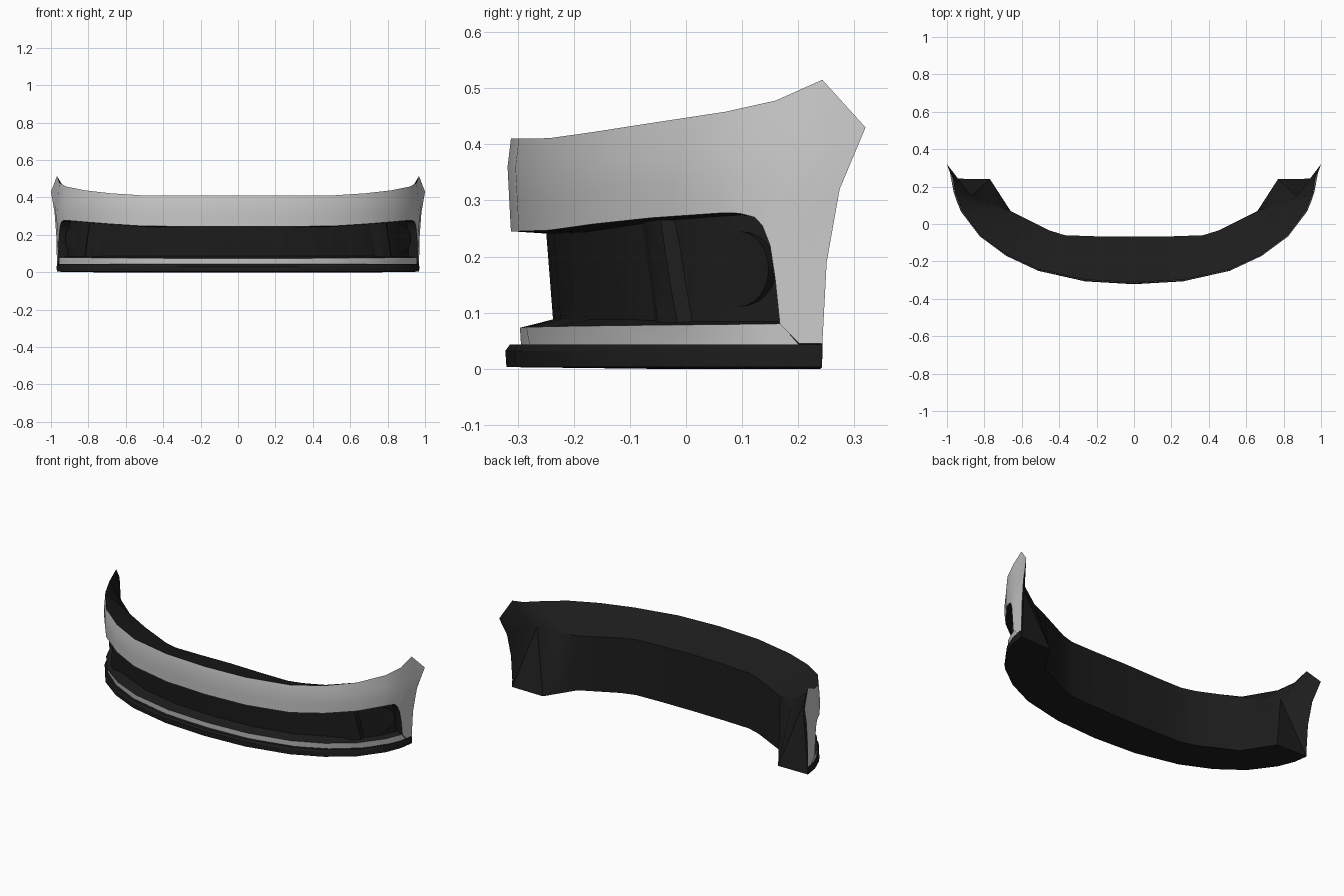
import bpy, bmesh, math
from mathutils import Vector, Matrix

if "Cube" in bpy.data.objects:
    bpy.data.objects.remove(bpy.data.objects["Cube"])

black = bpy.data.materials.new("black_plastic")
black.diffuse_color = (0.012, 0.012, 0.012, 1)
black.use_nodes = True
black.node_tree.nodes["Principled BSDF"].inputs["Base Color"].default_value = black.diffuse_color

# Half plan curve of the bumper, centre to wheel arch
PLAN = [(0, -.312), (.26, -.298), (.51, -.243), (.68, -.165), (.82, -.062),
        (.918, .07), (.955, .16), (.968, .243), (1.0, .32)]


def plan(t):
    if t < 0:
        p = plan(-t)
        return Vector((-p.x, p.y, 0))
    i = min(int(t), 7)
    f = min(t, 8) - i
    return Vector((*PLAN[i], 0)).lerp(Vector((*PLAN[i + 1], 0)), f)


def normal(t):
    d = (plan(t + .5) - plan(t - .5)).normalized()
    return Vector((d.y, -d.x, 0))


def on_plan(t, z, out=0):
    """Point at plan station t, height z, pushed outward."""
    p = plan(t) + normal(t) * out
    if t == 0:
        p.x = 0
    return Vector((p.x, p.y, z))


def finish(ob, mat=None, angle=28, mirror=True):
    if mat:
        ob.data.materials.append(mat)
    bpy.ops.object.select_all(action='DESELECT')
    ob.select_set(True)
    bpy.context.view_layer.objects.active = ob
    bpy.ops.object.shade_smooth_by_angle(angle=math.radians(angle))
    if mirror:
        m = ob.modifiers.new("mirror", 'MIRROR')
        m.use_clip = True
        m.merge_threshold = .0005


def loft(name, rows, facing, mat=None, fan=None, angle=28):
    """Bridge equal-length rows of points, plus an optional closing fan."""
    bm = bmesh.new()
    grid = [[bm.verts.new(p) for p in r] for r in rows]
    for a, b in zip(grid, grid[1:]):
        for i in range(len(a) - 1):
            bm.faces.new((a[i], a[i + 1], b[i + 1], b[i]))
    if fan:
        vs = [bm.verts.new(p) for p in fan]
        for i in range(1, len(vs) - 1):
            bm.faces.new((vs[0], vs[i], vs[i + 1]))
    bmesh.ops.remove_doubles(bm, verts=bm.verts, dist=.0005)
    bmesh.ops.recalc_face_normals(bm, faces=bm.faces)
    d = Vector(facing)
    if sum(f.normal.dot(d) * f.calc_area() for f in bm.faces) < 0:
        bmesh.ops.reverse_faces(bm, faces=bm.faces)
    me = bpy.data.meshes.new(name)
    bm.to_mesh(me)
    bm.free()
    ob = bpy.data.objects.new(name, me)
    bpy.context.collection.objects.link(ob)
    finish(ob, mat, angle)
    return ob


FRONT = (.6, -1, 0)

# Painted skin: loops from the outer boundary in to the opening edge
edge = [on_plan(*p) for p in (
    (0, .41), (1, .41), (2, .411), (3, .422), (4, .438), (5, .458), (6, .478),
    (7, .515), (8, .43), (7.4, .32), (7.1, .19), (7, .045))]
crease = [on_plan(*p) for p in (
    (0, .36, .006), (1, .36, .006), (2, .36, .006), (3, .366, .006), (4, .373, .006),
    (5, .383, .006), (6, .388, .006), (6.8, .392, .006), (7.4, .385, .003),
    (7, .30, .004), (6.75, .18, .002), (6.75, .045))]
flare = [on_plan(*p) for p in (
    (0, .30, .003), (1, .30, .003), (2, .302, .003), (3, .317, .004), (4, .331, .006),
    (5, .34, .008), (5.7, .337, .008), (6.15, .322, .008), (6.3, .30, .008),
    (6.4, .25, .007), (6.5, .16, .004), (6.5, .045))]
OPEN = [(0, .245), (1, .245), (2, .247), (3, .258), (4, .269), (5, .278),
        (5.3, .277), (5.6, .27), (5.75, .255), (5.9, .22), (6, .16), (6.1, .08)]
lips = [on_plan(t, z, .004 if t > 4 else 0) for t, z in OPEN]
loft("painted_skin", [edge, crease, flare, lips], FRONT)

# Black recess behind the opening, with grille panel and lower ledge
deep = lambda t: -.063 if t < 4 else -.045
inner = [on_plan(t, z - .004, deep(t)) for t, z in OPEN]
foot = [on_plan(t, .088 if t < 4 else .084, deep(t) - (.012 if t < 4 else 0)) for t, z in OPEN]
inset = lambda t: -.016 * (1 - t / 6.5)
ledge = [on_plan(t, .073 + .0012 * t, inset(t)) for t, z in OPEN]
loft("grille_recess", [lips, inner, foot, ledge], FRONT, black)

# Painted strip under the opening
ts = [0, 1, 2, 3, 4, 5, 5.6, 6.1]
loft("lower_strip", [[on_plan(t, .073 + .0012 * t, inset(t)) for t in ts],
                     [on_plan(t * 6.5 / 6.1, .042, inset(t) - .002) for t in ts]], FRONT)

# Post between grille and lamp pocket
post = [(3.3, -.064), (3.62, -.035), (3.95, -.03), (4.2, -.055)]
loft("grille_post", [[on_plan(t + .25, .082, o) for t, o in post],
                     [on_plan(t + .15, .15, o) for t, o in post],
                     [on_plan(t, .265, o) for t, o in post]], FRONT, black)

# Round fog lamps
for s in (-1, 1):
    axis = Vector((s * .77, -.62, 0)).normalized()
    bpy.ops.mesh.primitive_cylinder_add(vertices=24, radius=.067, depth=.05)
    lamp = bpy.context.object
    lamp.name = "fog_lamp_" + ("left" if s < 0 else "right")
    lamp.matrix_world = Matrix.Translation(
        Vector((s * .878, .098, .178)) - axis * .02) @ axis.to_track_quat('Z', 'Y').to_matrix().to_4x4()
    finish(lamp, black, mirror=False)

# Inner back path, shared by back wall and underside
BACK = [(0, -.068), (.2, -.066), (.37, -.06), (.45, -.035), (.56, .02), (.66, .07)]
rim = [Vector((x, y, .335 - .02 * x)) for x, y in BACK] + [
    Vector((.77, .112, .33)), Vector((.87, .15, .35))]
base = [Vector((x, y, 0)) for x, y in BACK] + [
    Vector((.715, .155, 0)), Vector((.77, .24, 0))]

# Chin lip: rounded front edge and flat underside
tl = list(range(8))
chin = [[on_plan(t, z, o * (1 - t / 8)) for t in tl]
        for z, o in ((.043, -.018), (.043, .002), (.032, .010), (.003, .008))]
loft("chin_lip", chin + [base], (.5, -1, -.5), black)

# Back liner: sloping top shelf, back wall and closed wheel-arch end
fan = [rim[-1]] + edge[7:] + [on_plan(7, .003, .001), base[-1]]
loft("back_liner", [edge[:8], rim, base], (0, 1, 1), black, fan, 22)
